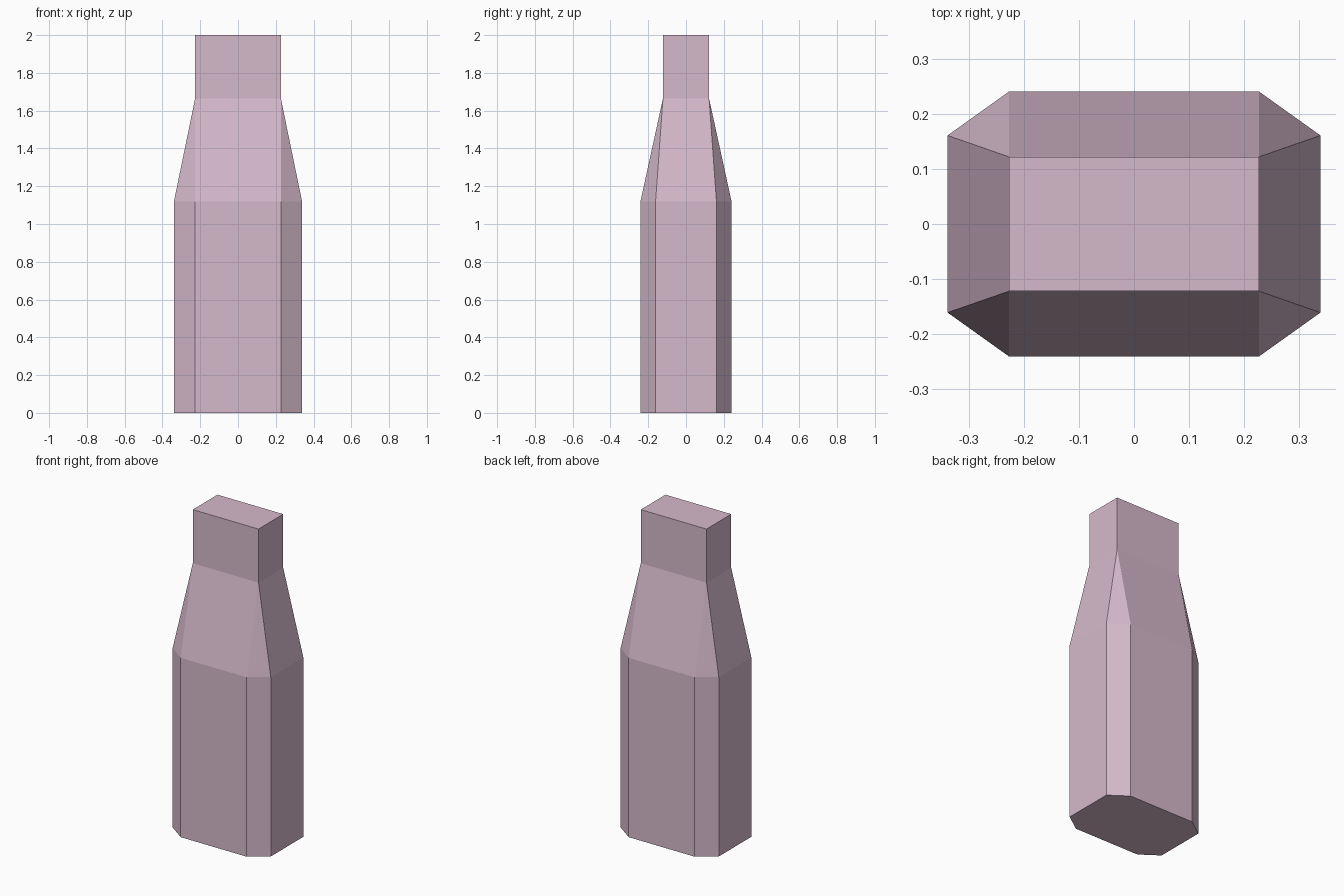
import bpy, bmesh

if "Cube" in bpy.data.objects:
    bpy.data.objects.remove(bpy.data.objects["Cube"])

mat = bpy.data.materials.new("dusty pink")
mat.diffuse_color = (0.67, 0.49, 0.60, 1)
mat.use_nodes = True
mat.node_tree.nodes["Principled BSDF"].inputs["Base Color"].default_value = mat.diffuse_color


def ring(bm, x, y, cx, cy, z):
    """Eight-point rectangle with chamfered corners (zero chamfer = plain rectangle)."""
    pts = [(x, -y + cy), (x, y - cy), (x - cx, y), (-x + cx, y),
           (-x, y - cy), (-x, -y + cy), (-x + cx, -y), (x - cx, -y)]
    return [bm.verts.new((px, py, z)) for px, py in pts]


# Bottle: chamfered body, tapering shoulder, rectangular neck
bm = bmesh.new()
rings = [ring(bm, *r) for r in (
    (0.339, 0.241, 0.112, 0.080, 0.0),
    (0.339, 0.241, 0.112, 0.080, 1.12),
    (0.227, 0.122, 0.0, 0.0, 1.665),
    (0.227, 0.122, 0.0, 0.0, 2.0))]
for lo, hi in zip(rings, rings[1:]):
    for i in range(8):
        j = (i + 1) % 8
        bm.faces.new((lo[i], lo[j], hi[j], hi[i]))
bm.faces.new(rings[0][::-1])
bm.faces.new(rings[-1])

# Merge the doubled neck corners
bmesh.ops.remove_doubles(bm, verts=bm.verts[:], dist=0.0001)
bmesh.ops.recalc_face_normals(bm, faces=bm.faces[:])

mesh = bpy.data.meshes.new("bottle")
bm.to_mesh(mesh)
bm.free()
mesh.materials.append(mat)
bottle = bpy.data.objects.new("bottle", mesh)
bpy.context.collection.objects.link(bottle)
